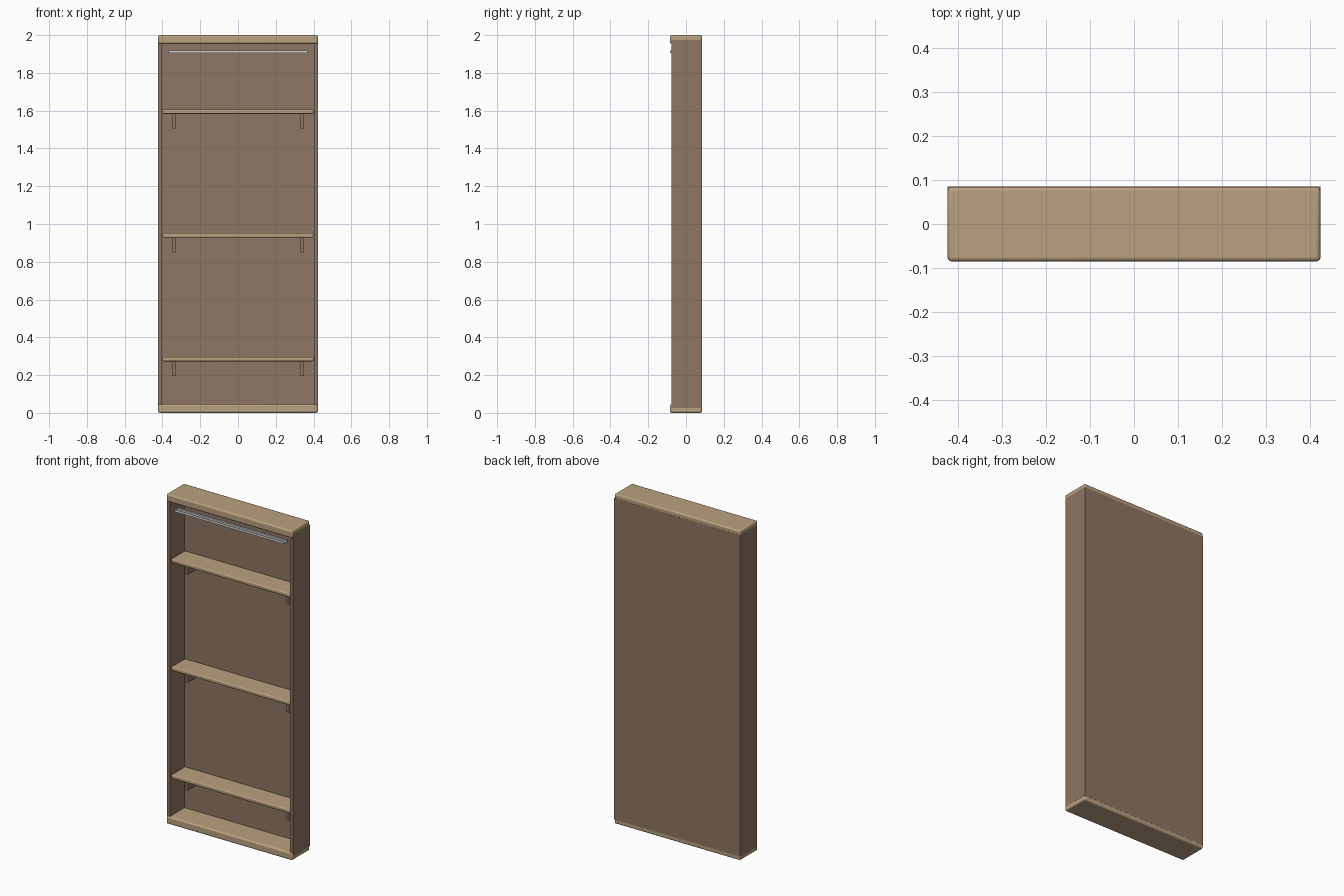
import bpy

if "Cube" in bpy.data.objects:
    bpy.data.objects.remove(bpy.data.objects["Cube"])


def material(name, rgb):
    m = bpy.data.materials.new(name)
    m.diffuse_color = (*rgb, 1.0)
    m.use_nodes = True
    m.node_tree.nodes["Principled BSDF"].inputs["Base Color"].default_value = m.diffuse_color
    return m


OAK = material("light_oak", (0.49, 0.355, 0.21))
BROWN = material("brown_board", (0.275, 0.18, 0.125))
METAL = material("pale_metal", (0.65, 0.68, 0.68))


def box(name, mat, x, y, z, bevel=0.0):
    """Box from (min, max) ranges, with optional rounded edges."""
    bpy.ops.mesh.primitive_cube_add(
        size=1, location=[(a + b) / 2 for a, b in (x, y, z)])
    ob = bpy.context.object
    ob.name = name
    ob.scale = [b - a for a, b in (x, y, z)]
    bpy.ops.object.transform_apply(location=False, rotation=False, scale=True)
    ob.data.materials.append(mat)
    if bevel:
        mod = ob.modifiers.new("rounded_edges", 'BEVEL')
        mod.width = bevel
        mod.segments = 3
        bpy.ops.object.shade_smooth_by_angle()
    return ob


W, D, H = 0.423, 0.085, 2.0
CAP = 0.046

# Top and bottom boards with rounded edges
for name, z0 in (("bottom_board", 0.0), ("top_board", H - CAP)):
    box(name, OAK, (-W, W), (-D, D - 0.0005), (z0, z0 + CAP), 0.009)

# Side panels, let slightly into the end boards
for name, s in (("left_side", -1), ("right_side", 1)):
    x = sorted((s * 0.402, s * (W + 0.0005)))
    box(name, BROWN, x, (-0.078, D), (0.025, H - 0.025))

# Back panel
box("back_panel", BROWN, (-0.403, 0.403), (0.062, D), (0.025, H - 0.025))

# Shelves, each on a pair of brackets
for i, top in enumerate((0.297, 0.952, 1.607)):
    under = top - 0.024
    box(f"shelf_{i + 1}", OAK, (-0.40, 0.40), (-0.07, 0.062),
        (under, top), 0.006)
    for side, s in (("left", -1), ("right", 1)):
        box(f"{side}_bracket_{i + 1}", BROWN,
            (s * 0.34 - 0.009, s * 0.34 + 0.009), (-0.008, 0.063),
            (under - 0.078, under + 0.002))

# Light rail: shallow channel under the top board
RX = (-0.368, 0.368)
box("rail_base", METAL, RX, (-0.084, -0.048), (1.906, 1.911))
box("rail_front_lip", METAL, RX, (-0.084, -0.078), (1.906, 1.919))
box("rail_back_lip", METAL, RX, (-0.054, -0.048), (1.906, 1.919))
